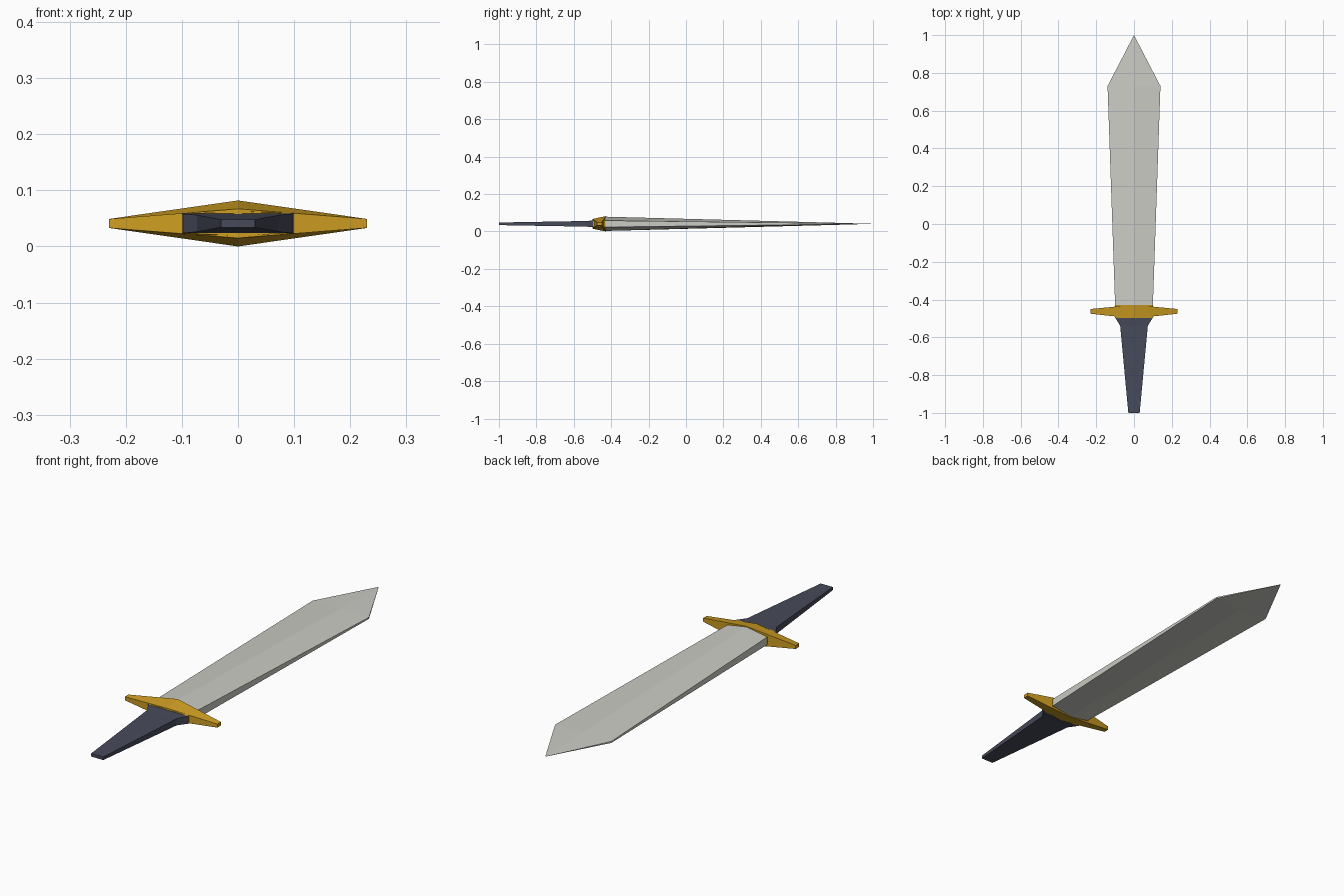
import bpy, bmesh

if "Cube" in bpy.data.objects:
    bpy.data.objects.remove(bpy.data.objects["Cube"])

ZC = 0.041  # height of the sword's middle plane


def material(name, rgb):
    m = bpy.data.materials.new(name)
    m.diffuse_color = (*rgb, 1)
    m.use_nodes = True
    m.node_tree.nodes["Principled BSDF"].inputs["Base Color"].default_value = m.diffuse_color
    return m


steel = material("pale steel", (0.60, 0.60, 0.56))
gold = material("gold", (0.62, 0.34, 0.016))
dark = material("dark slate", (0.063, 0.07, 0.102))


def loft(name, sections, mat, tip=None):
    """Skin closed rings of points; close the end with a cap or a tip."""
    bm = bmesh.new()
    rings = [[bm.verts.new(p) for p in s] for s in sections]
    n = len(rings[0])
    for a, b in zip(rings, rings[1:]):
        for i in range(n):
            bm.faces.new((a[i], a[(i + 1) % n], b[(i + 1) % n], b[i]))
    bm.faces.new(rings[0])
    if tip:
        t = bm.verts.new(tip)
        for i in range(n):
            bm.faces.new((rings[-1][i], rings[-1][(i + 1) % n], t))
    else:
        bm.faces.new(rings[-1])
    bmesh.ops.recalc_face_normals(bm, faces=bm.faces)
    me = bpy.data.meshes.new(name)
    bm.to_mesh(me)
    bm.free()
    me.materials.append(mat)
    ob = bpy.data.objects.new(name, me)
    bpy.context.collection.objects.link(ob)
    return ob


def hexagon(y, w, edge, mid):
    """Section across y: half width, half height at the sides and the middle."""
    return [(-w, y, ZC - edge), (0, y, ZC - mid), (w, y, ZC - edge),
            (w, y, ZC + edge), (0, y, ZC + mid), (-w, y, ZC + edge)]


def guard_section(x, y0, y1, h0, h1):
    """Section across x: lower at the grip side, taller at the blade side."""
    return [(x, y0, ZC - h0), (x, y1, ZC - h1), (x, y1, ZC + h1), (x, y0, ZC + h0)]


# blade, ridged along the middle and tapering to a point
loft("blade", [hexagon(-0.43, 0.10, 0.0175, 0.038),
               hexagon(0.73, 0.14, 0.0035, 0.0075)], steel, tip=(0, 1, ZC))

# grip, flared where it meets the guard
loft("grip", [hexagon(-1.0, 0.03, 0.007, 0.007),
              hexagon(-0.54, 0.073, 0.015, 0.015),
              hexagon(-0.495, 0.10, 0.0175, 0.0175)], dark)

# crossguard, thickest in the middle
end = (-0.475, -0.45, 0.008, 0.008)
loft("crossguard", [guard_section(-0.23, *end),
                    guard_section(0, -0.5, -0.428, 0.026, 0.041),
                    guard_section(0.23, *end)], gold)

# collar joining the guard to the blade
loft("blade_collar", [hexagon(-0.498, 0.10, 0.017, 0.022),
                      hexagon(-0.43, 0.10, 0.0175, 0.038)], gold)
